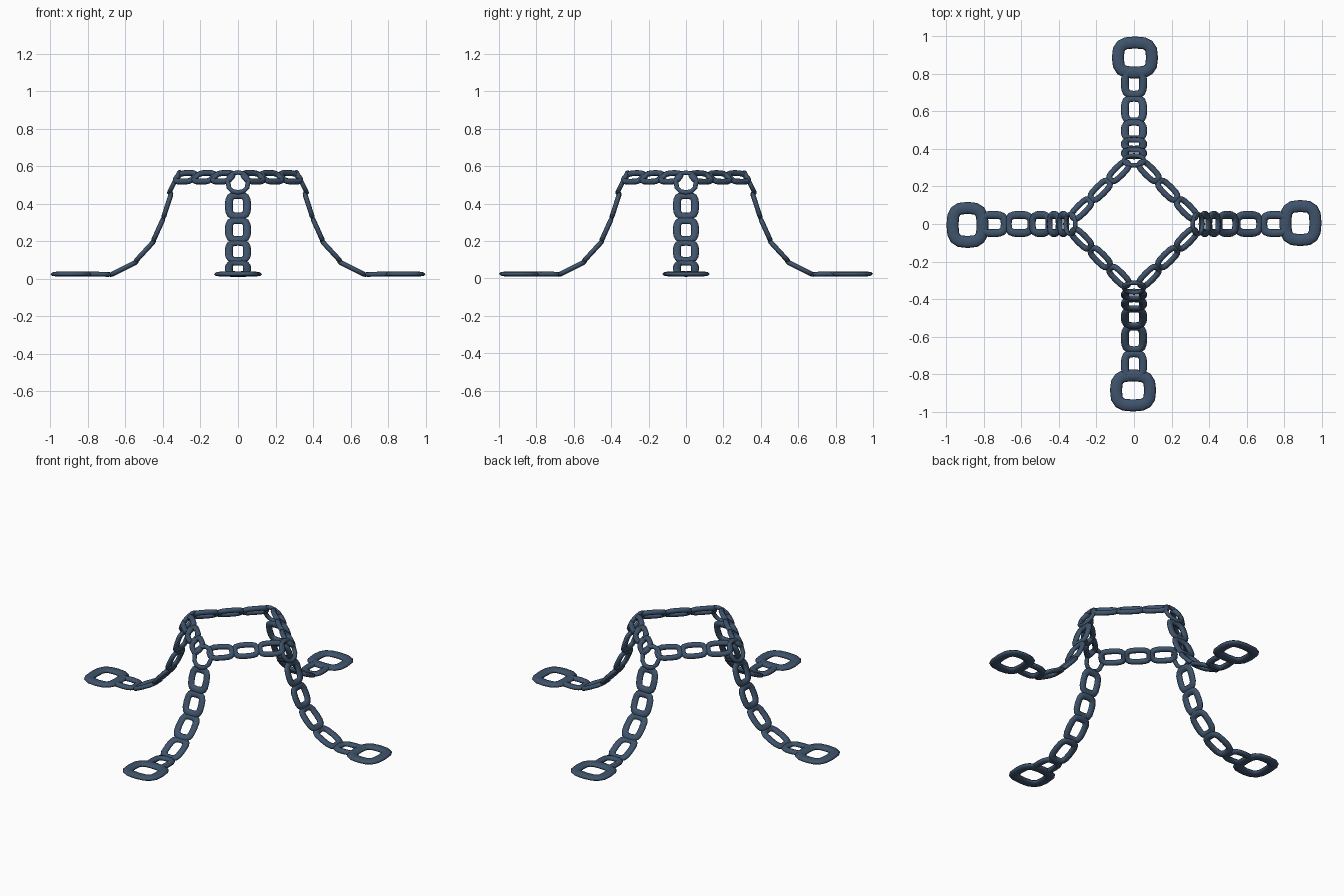
import bpy, math
from mathutils import Vector, Matrix

if "Cube" in bpy.data.objects:
    bpy.data.objects.remove(bpy.data.objects["Cube"])

mat = bpy.data.materials.new("dark_blue_steel")
mat.diffuse_color = (0.05, 0.088, 0.15, 1)
mat.use_nodes = True
mat.node_tree.nodes["Principled BSDF"].inputs["Base Color"].default_value = mat.diffuse_color


def spow(v, e):
    return math.copysign(abs(v) ** e, v)


# One closed chain link spanning p0 to p1 (outer ends); across = width direction
def link(name, p0, p1, across, width, tube, thick, turn, square=0.62, n=16, m=8):
    p0, p1 = Vector(p0), Vector(p1)
    along = (p1 - p0).normalized()
    side = Vector(across).normalized()
    normal = along.cross(side).normalized()
    mid = (p0 + p1) / 2
    a = (p1 - p0).length / 2 - tube / 2
    b = width / 2 - tube / 2
    path = []
    for i in range(n):
        t = 2 * math.pi * i / n
        path.append((a * spow(math.cos(t), square), b * spow(math.sin(t), square)))
    verts, faces = [], []
    for i in range(n):
        (xa, ya), (xb, yb) = path[i - 1], path[(i + 1) % n]
        out = Vector((yb - ya, xa - xb)).normalized()
        for j in range(m):
            u = 2 * math.pi * j / m
            r, h = tube / 2 * math.cos(u), thick / 2 * math.sin(u)
            x, y = path[i][0] + out.x * r, path[i][1] + out.y * r
            verts.append(turn @ (mid + along * x + side * y + normal * h))
            i2, j2 = (i + 1) % n, (j + 1) % m
            faces.append((i * m + j, i2 * m + j, i2 * m + j2, i * m + j2))
    me = bpy.data.meshes.new(name)
    me.from_pydata(verts, [], faces)
    me.polygons.foreach_set("use_smooth", [True] * len(faces))
    me.materials.append(mat)
    bpy.context.collection.objects.link(bpy.data.objects.new(name, me))


# Hanging chain profile (radius, z) at each link's two ends
leg = [((0.352, 0.465), (0.402, 0.312)), ((0.394, 0.33), (0.458, 0.188)),
       ((0.440, 0.208), (0.556, 0.082)), ((0.530, 0.094), (0.690, 0.014)),
       ((0.668, 0.022), (0.835, 0.025))]

for k in range(4):
    turn = Matrix.Rotation(k * math.pi / 2, 3, 'Z')
    s = 1 if k % 2 == 0 else -1

    # corner link joining the upper loop to the leg
    link(f"corner_link_{k}", (0.307, 0, 0.578), (0.372, 0, 0.448), (0, 1, 0),
         0.135, 0.026, 0.024, turn, square=0.9, n=12)

    # leg chain
    for i, (a, b) in enumerate(leg):
        link(f"leg_link_{k}_{i}", (a[0], 0, a[1]), (b[0], 0, b[1]), (0, 1, 0),
             0.140, 0.042, 0.026, turn)

    # large end ring lying on the ground
    link(f"foot_ring_{k}", (0.775, s * 0.005, 0.024), (1.0, s * 0.005, 0.024), (0, 1, 0),
         0.246, 0.064, 0.026, turn, square=0.66)

    # upper loop side: three tilted links to the next corner
    start, end = Vector((0.33, 0.03, 0.54)), Vector((0.03, 0.33, 0.54))
    d = (end - start).normalized()
    step = (end - start).length / 3
    for i in range(3):
        p = start + d * (step * i - 0.01)
        link(f"loop_link_{k}_{i}", p, p + d * (step + 0.02), (1, 1, -1.35),
             0.1, 0.033, 0.03, turn)
